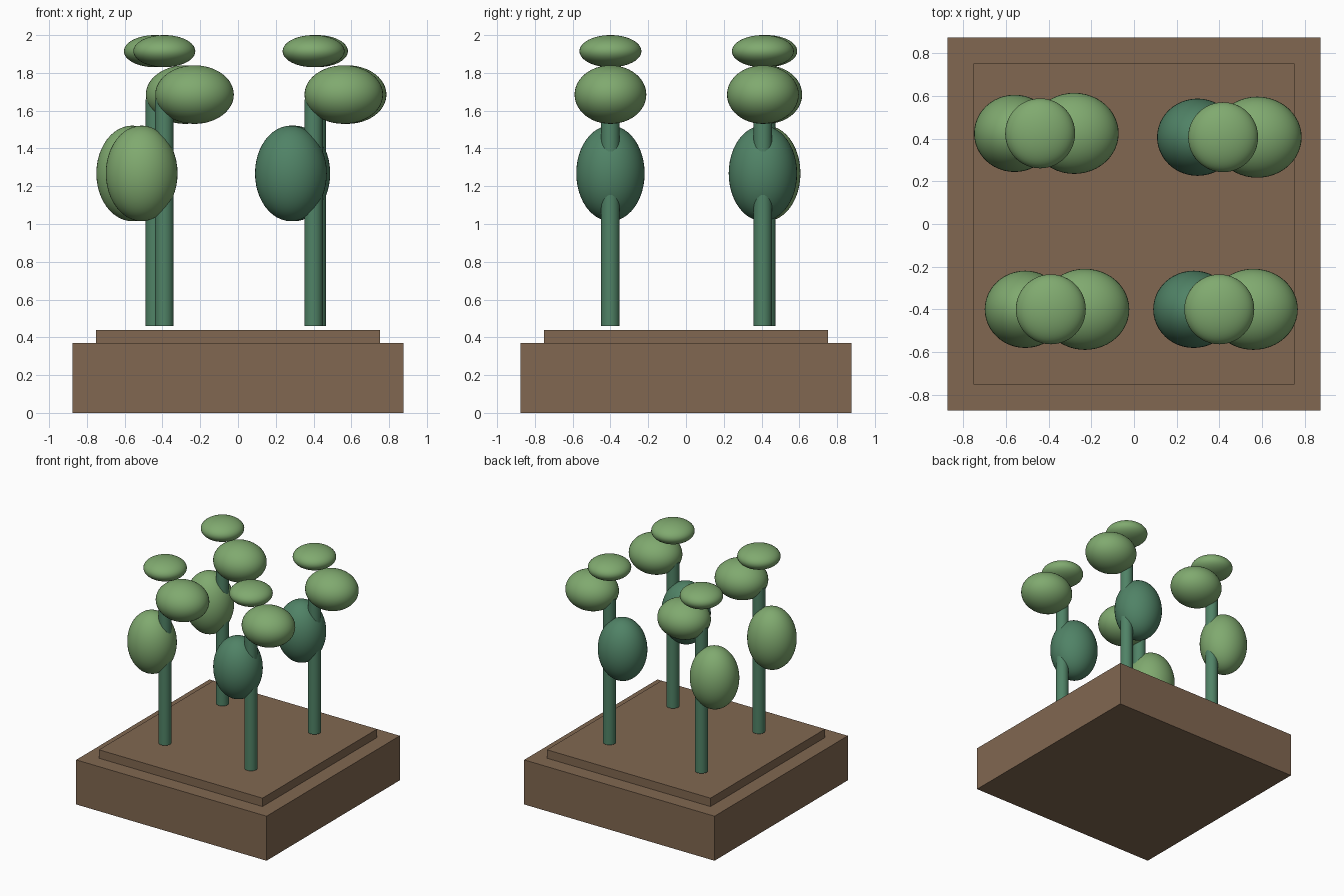
import bpy

cube = bpy.data.objects.get("Cube")
if cube:
    bpy.data.objects.remove(cube, do_unlink=True)


def material(name, rgb):
    m = bpy.data.materials.new(name)
    m.use_nodes = True
    m.diffuse_color = (*rgb, 1)
    m.node_tree.nodes["Principled BSDF"].inputs["Base Color"].default_value = (*rgb, 1)
    return m


BROWN = material("earth brown", (0.22, 0.137, 0.082))
LIGHT = material("leaf green", (0.216, 0.4, 0.16))
DARK = material("stem green", (0.08, 0.225, 0.133))


def finish(name, mat, scale=None, smooth=True):
    ob = bpy.context.object
    ob.name = name
    ob.data.materials.append(mat)
    if scale:
        ob.scale = scale
        bpy.ops.object.transform_apply(location=False, rotation=False, scale=True)
    if smooth:
        bpy.ops.object.shade_smooth_by_angle()


def box(name, half, z0, z1):
    bpy.ops.mesh.primitive_cube_add(size=2, location=(0, 0, (z0 + z1) / 2))
    finish(name, BROWN, (half, half, (z1 - z0) / 2), smooth=False)


def pod(name, mat, location, radii):
    bpy.ops.mesh.primitive_uv_sphere_add(segments=48, ring_count=24, radius=1, location=location)
    finish(name, mat, radii)


def plant(name, x, y, low_mat):
    z0, z1 = 0.46, 1.66
    bpy.ops.mesh.primitive_cylinder_add(vertices=32, radius=0.049, depth=z1 - z0,
                                        location=(x, y, (z0 + z1) / 2))
    finish(name + "_stem", DARK)
    pod(name + "_low_pod", low_mat, (x - 0.12, y, 1.268), (0.19, 0.181, 0.253))
    pod(name + "_high_pod", LIGHT, (x + 0.16, y, 1.685), (0.208, 0.19, 0.155))
    pod(name + "_cap", LIGHT, (x, y, 1.915), (0.164, 0.164, 0.085))


# Stepped base
box("base_block", 0.875, 0, 0.37)
box("base_step", 0.752, 0.37, 0.44)

# Four plants, slightly off a regular grid
plant("front_right_plant", -0.39, -0.40, LIGHT)
plant("front_left_plant", 0.40, -0.40, DARK)
plant("back_right_plant", -0.44, 0.425, LIGHT)
plant("back_left_plant", 0.418, 0.407, DARK)
